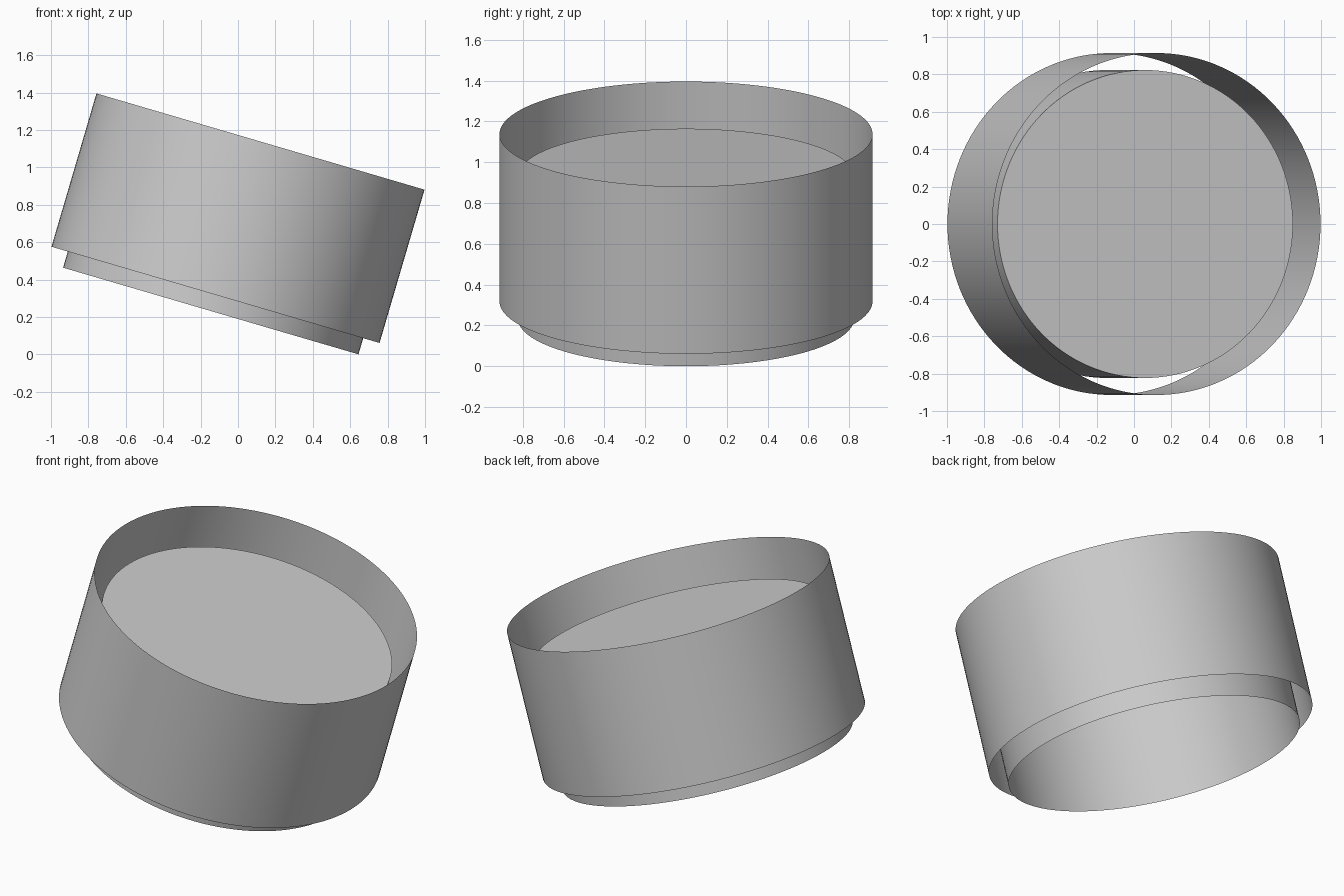
import bpy, bmesh, math
from mathutils import Matrix

if "Cube" in bpy.data.objects:
    bpy.data.objects.remove(bpy.data.objects["Cube"])

# Both shells share one tilted axis through this centre
TILT = math.radians(16.35)
FRAME = Matrix.Translation((0, 0, 0.728)) @ Matrix.Rotation(TILT, 4, 'Y')
SEGMENTS = 128


def shell(name, radius, low, high, top_closed=False):
    """Thin-walled tube along the tilted axis, optionally closed on top."""
    bm = bmesh.new()
    bmesh.ops.create_cone(bm, cap_ends=True, segments=SEGMENTS,
                          radius1=radius, radius2=radius, depth=high - low,
                          matrix=Matrix.Translation((0, 0, (low + high) / 2)))
    caps = [f for f in bm.faces if len(f.verts) > 4
            and not (top_closed and f.normal.z > 0)]
    bmesh.ops.delete(bm, geom=caps, context='FACES_ONLY')
    bm.transform(FRAME)
    mesh = bpy.data.meshes.new(name)
    bm.to_mesh(mesh)
    bm.free()
    obj = bpy.data.objects.new(name, mesh)
    bpy.context.collection.objects.link(obj)
    bpy.ops.object.select_all(action='DESELECT')
    obj.select_set(True)
    bpy.context.view_layer.objects.active = obj
    bpy.ops.object.shade_smooth_by_angle(angle=math.radians(30))
    return obj


# Outer ring, open at both ends
shell("outer_ring", 0.914, -0.427, 0.427)

# Inner drum with a flat top and open bottom
shell("inner_drum", 0.823, -0.517, 0.213, top_closed=True)
